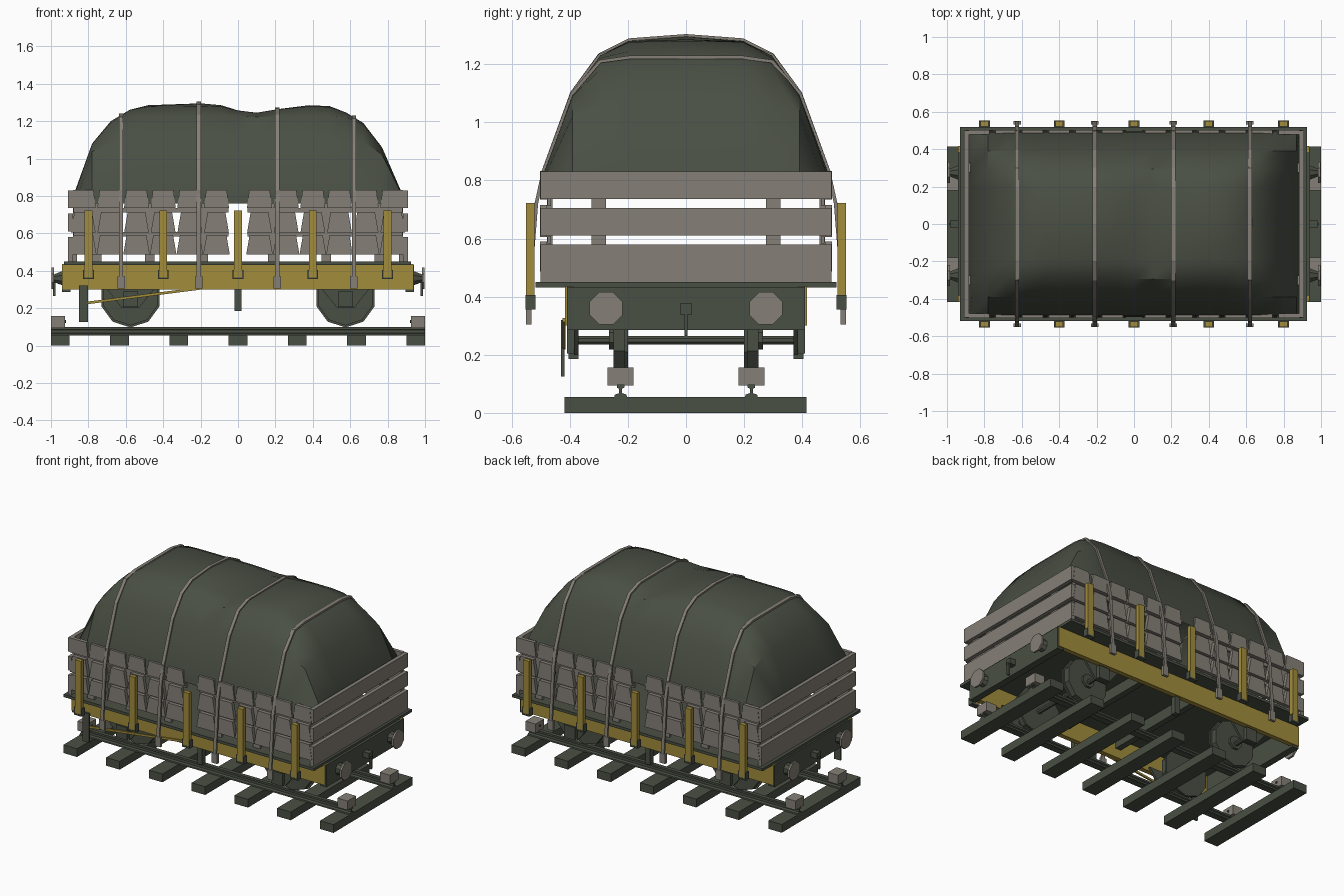
import bpy, bmesh, math
from mathutils import Vector

if "Cube" in bpy.data.objects:
    bpy.data.objects.remove(bpy.data.objects["Cube"])


def material(name, rgb):
    m = bpy.data.materials.new(name)
    m.diffuse_color = (*rgb, 1)
    m.use_nodes = True
    m.node_tree.nodes["Principled BSDF"].inputs["Base Color"].default_value = m.diffuse_color
    return m


GREEN = material("dark green", (0.068, 0.079, 0.058))
TAUPE = material("grey wood", (0.235, 0.215, 0.185))
YELLOW = material("ochre yellow", (0.36, 0.265, 0.045))


def finish(bm, name, mat):
    bmesh.ops.recalc_face_normals(bm, faces=bm.faces)
    me = bpy.data.meshes.new(name)
    bm.to_mesh(me)
    bm.free()
    me.materials.append(mat)
    ob = bpy.data.objects.new(name, me)
    bpy.context.collection.objects.link(ob)
    return ob


def box(name, mat, x0, x1, y0, y1, z0, z1):
    bm = bmesh.new()
    bmesh.ops.create_cube(bm, size=1)
    for v in bm.verts:
        v.co = ((x0 + x1) / 2 + v.co.x * (x1 - x0), (y0 + y1) / 2 + v.co.y * (y1 - y0),
                (z0 + z1) / 2 + v.co.z * (z1 - z0))
    return finish(bm, name, mat)


def prism(name, mat, pts, depth):
    """Closed outline of 3D points swept along the depth vector."""
    bm = bmesh.new()
    f = bm.faces.new([bm.verts.new(p) for p in pts])
    r = bmesh.ops.extrude_face_region(bm, geom=[f])
    bmesh.ops.translate(bm, vec=depth, verts=[v for v in r["geom"] if isinstance(v, bmesh.types.BMVert)])
    return finish(bm, name, mat)


def disc(name, mat, centre, axis, r, a0, a1, n, r2=None):
    """Cylinder or cone along x or y between a0 and a1."""
    bm = bmesh.new()
    rings = []
    for a, rad in ((a0, r), (a1, r if r2 is None else r2)):
        ring = []
        for i in range(n):
            t = 2 * math.pi * (i + 0.5) / n
            c, s = rad * math.cos(t), rad * math.sin(t)
            ring.append(bm.verts.new((a, centre[0] + c, centre[1] + s) if axis == "x"
                                     else (centre[0] + c, a, centre[1] + s)))
        rings.append(ring)
        bm.faces.new(ring)
    for i in range(n):
        j = (i + 1) % n
        bm.faces.new((rings[0][i], rings[0][j], rings[1][j], rings[1][i]))
    return finish(bm, name, mat)


def lerp(table, t):
    for (a, za), (b, zb) in zip(table, table[1:]):
        if t <= b:
            return za + (zb - za) * (t - a) / (b - a)
    return table[-1][1]


# Track: sleepers, rails and stop blocks
for i in range(7):
    x = -0.95 + i * 1.9 / 6
    box("sleeper", GREEN, x - 0.05, x + 0.05, -0.418, 0.415, 0, 0.055)
rail = [(-0.022, 0.055), (0.022, 0.055), (0.02, 0.063), (0.005, 0.068), (0.005, 0.083),
        (0.013, 0.087), (0.013, 0.1), (-0.013, 0.1), (-0.013, 0.087), (-0.005, 0.083),
        (-0.005, 0.068), (-0.02, 0.063)]
for s in (-1, 1):
    prism("rail", GREEN, [(-1, s * 0.225 + y, z) for y, z in rail], (2, 0, 0))
    for e in (-1, 1):
        box("stop_block", TAUPE, *sorted((e * 0.925, e * 1.0)), s * 0.225 - 0.045, s * 0.225 + 0.045, 0.095, 0.157)
        disc("stop_block_bolt", GREEN, (s * 0.225, 0.13), "x", 0.008, e * 0.92, e * 0.925, 6)

# Wheelsets with axle guards
for x in (-0.575, 0.575):
    disc("axle", GREEN, (x, 0.25), "y", 0.016, -0.38, 0.38, 8)
    for s in (-1, 1):
        disc("wheel_flange", GREEN, (x, 0.26), "y", 0.163, s * 0.2, s * 0.212, 10)
        disc("wheel_tread", GREEN, (x, 0.26), "y", 0.152, s * 0.212, s * 0.25, 10)
        disc("wheel_hub", GREEN, (x, 0.26), "y", 0.045, s * 0.25, s * 0.265, 8)
        prism("axle_guard", GREEN, [(x - 0.14, s * 0.37, 0.32), (x + 0.14, s * 0.37, 0.32),
                                    (x + 0.045, s * 0.37, 0.2), (x - 0.045, s * 0.37, 0.2)],
              (0, s * 0.015, 0))
        box("axle_box", GREEN, x - 0.04, x + 0.04, *sorted((s * 0.375, s * 0.41)), 0.205, 0.29)

# Underframe: sole bars, headstocks, cross members and deck
for s in (-1, 1):
    box("sole_bar", YELLOW, -0.94, 0.935, *sorted((s * 0.385, s * 0.417)), 0.3, 0.435)
    box("headstock", GREEN, *sorted((s * 0.895, s * 0.941)), -0.41, 0.41, 0.286, 0.434)
    box("cross_member", GREEN, s * 0.2 - 0.02, s * 0.2 + 0.02, -0.385, 0.385, 0.36, 0.434)
    box("vertical_hanger", GREEN, -0.018, 0.018, *sorted((s * 0.37, s * 0.405)), 0.185, 0.3)
box("deck", GREEN, -0.93, 0.925, -0.518, 0.518, 0.432, 0.45)

# Buffers and couplings
for e in (-1, 1):
    for s in (-1, 1):
        disc("buffer_shank", GREEN, (s * 0.275, 0.36), "x", 0.045, e * 0.93, e * 0.985, 8, 0.022)
        disc("buffer_head", TAUPE, (s * 0.275, 0.36), "x", 0.061, e * 0.985, e * 0.998, 8)
    box("coupling_block", GREEN, *sorted((e * 0.935, e * 0.985)), -0.02, 0.02, 0.338, 0.376)
    box("coupling_link", GREEN, *sorted((e * 0.975, e * 0.99)), -0.006, 0.006, 0.265, 0.35)

# Brake lever on the front side
prism("brake_lever", YELLOW, [(-0.83, -0.425, 0.218), (-0.1, -0.425, 0.312),
                              (-0.1, -0.425, 0.326), (-0.83, -0.425, 0.232)], (0, 0.01, 0))
box("lever_guide", GREEN, -0.85, -0.802, -0.43, -0.418, 0.125, 0.32)

# End boards with battens
for e in (-1, 1):
    for z0, z1 in ((0.435, 0.58), (0.61, 0.705), (0.735, 0.83)):
        box("end_board", TAUPE, *sorted((e * 0.882, e * 0.908)), -0.5, 0.5, z0 + 0.001, z1)
    for y in (-0.3, 0.3):
        box("end_batten", TAUPE, *sorted((e * 0.862, e * 0.882)), y - 0.025, y + 0.025, 0.45, 0.81)

# Side boards: tapered tiles in three rows, with battens behind
rows = ((0.487, 0.59, 0.142, 0.106), (0.605, 0.715, 0.132, 0.094), (0.735, 0.832, 0.134, 0.11))
for s in (-1, 1):
    for e in (-1, 1):
        for c in range(6):
            x = e * (0.115 + c * 0.1425)
            for z0, z1, wb, wt in rows:
                prism("side_board", TAUPE, [(x - wb / 2, s * 0.478, z0), (x + wb / 2, s * 0.478, z0),
                                            (x + wt / 2, s * 0.478, z1), (x - wt / 2, s * 0.478, z1)],
                      (0, s * 0.024, 0))
        for c in range(3):
            x = e * (0.186 + c * 0.285)
            box("side_batten", TAUPE, x - 0.025, x + 0.025, *sorted((s * 0.46, s * 0.478)), 0.45, 0.8)
        for z in (0.595, 0.724):
            box("side_rail", TAUPE, *sorted((e * 0.05, e * 0.88)), *sorted((s * 0.465, s * 0.477)), z - 0.012, z + 0.012)

# Stakes in their brackets
for s in (-1, 1):
    for i in range(5):
        x = -0.8 + i * 0.4
        box("stake", YELLOW, x - 0.021, x + 0.021, *sorted((s * 0.522, s * 0.55)), 0.365, 0.722)
        for e in (-1, 1):
            box("bracket_side", GREEN, *sorted((x + e * 0.021, x + e * 0.029)), *sorted((s * 0.518, s * 0.553)), 0.355, 0.405)
        box("bracket_base", GREEN, x - 0.029, x + 0.029, *sorted((s * 0.518, s * 0.553)), 0.355, 0.365)

# Tarpaulin: long profile and cross profile blended into a draped cover
LONG = [(-0.882, 0.76), (-0.87, 0.83), (-0.78, 1.08), (-0.68, 1.2), (-0.58, 1.26), (-0.48, 1.285),
        (-0.2, 1.295), (-0.09, 1.285), (0, 1.257), (0.1, 1.245), (0.22, 1.265), (0.38, 1.285),
        (0.49, 1.28), (0.58, 1.245), (0.67, 1.19), (0.77, 1.06), (0.87, 0.83), (0.882, 0.76)]
CROSS = [(-0.498, 0.76), (-0.488, 0.83), (-0.39, 1.1), (-0.295, 1.23), (-0.195, 1.28), (0, 1.295),
         (0.195, 1.28), (0.295, 1.23), (0.39, 1.1), (0.488, 0.83), (0.498, 0.76)]


def cover(x, y):
    a = 1 - (lerp(LONG, x) - 0.76) / 0.535
    b = 1 - (lerp(CROSS, y) - 0.76) / 0.535
    d = (max(a, 0) ** 3 + max(b, 0) ** 3) ** (1 / 3)
    return 0.76 + 0.535 * max(1 - d, 0)


bm = bmesh.new()
grid = [[bm.verts.new((x, y, cover(x, y))) for y, _ in CROSS] for x, _ in LONG]
for i in range(len(LONG) - 1):
    for j in range(len(CROSS) - 1):
        bm.faces.new((grid[i][j], grid[i + 1][j], grid[i + 1][j + 1], grid[i][j + 1]))
tarp = finish(bm, "tarpaulin", GREEN)
for p in tarp.data.polygons:
    p.use_smooth = True
bpy.context.view_layer.objects.active = tarp
tarp.select_set(True)
bpy.ops.object.shade_smooth_by_angle(angle=math.radians(35))

# Straps over the cover, down to hooks on both sides
for x in (-0.625, -0.21, 0.21, 0.62):
    inner = [(y, cover(x, y)) for y, _ in CROSS[1:-1]]
    path = [(-0.54, 0.36), (-0.512, 0.72)] + inner + [(0.512, 0.72), (0.54, 0.36)]
    bm = bmesh.new()
    rings = []
    for k, (y, z) in enumerate(path):
        p, q = path[max(k - 1, 0)], path[min(k + 1, len(path) - 1)]
        n = Vector((-(q[1] - p[1]), q[0] - p[0])).normalized()
        rings.append([bm.verts.new((x + dx, y + n.x * t, z + n.y * t))
                      for dx, t in ((-0.011, -0.003), (0.011, -0.003), (0.011, 0.009), (-0.011, 0.009))])
    for r0, r1 in zip(rings, rings[1:]):
        for i in range(4):
            bm.faces.new((r0[i], r0[(i + 1) % 4], r1[(i + 1) % 4], r1[i]))
    bm.faces.new(rings[0])
    bm.faces.new(rings[-1])
    finish(bm, "strap", TAUPE)
    for s in (-1, 1):
        box("strap_hook", TAUPE, x - 0.02, x + 0.02, *sorted((s * 0.532, s * 0.55)), 0.305, 0.37)
